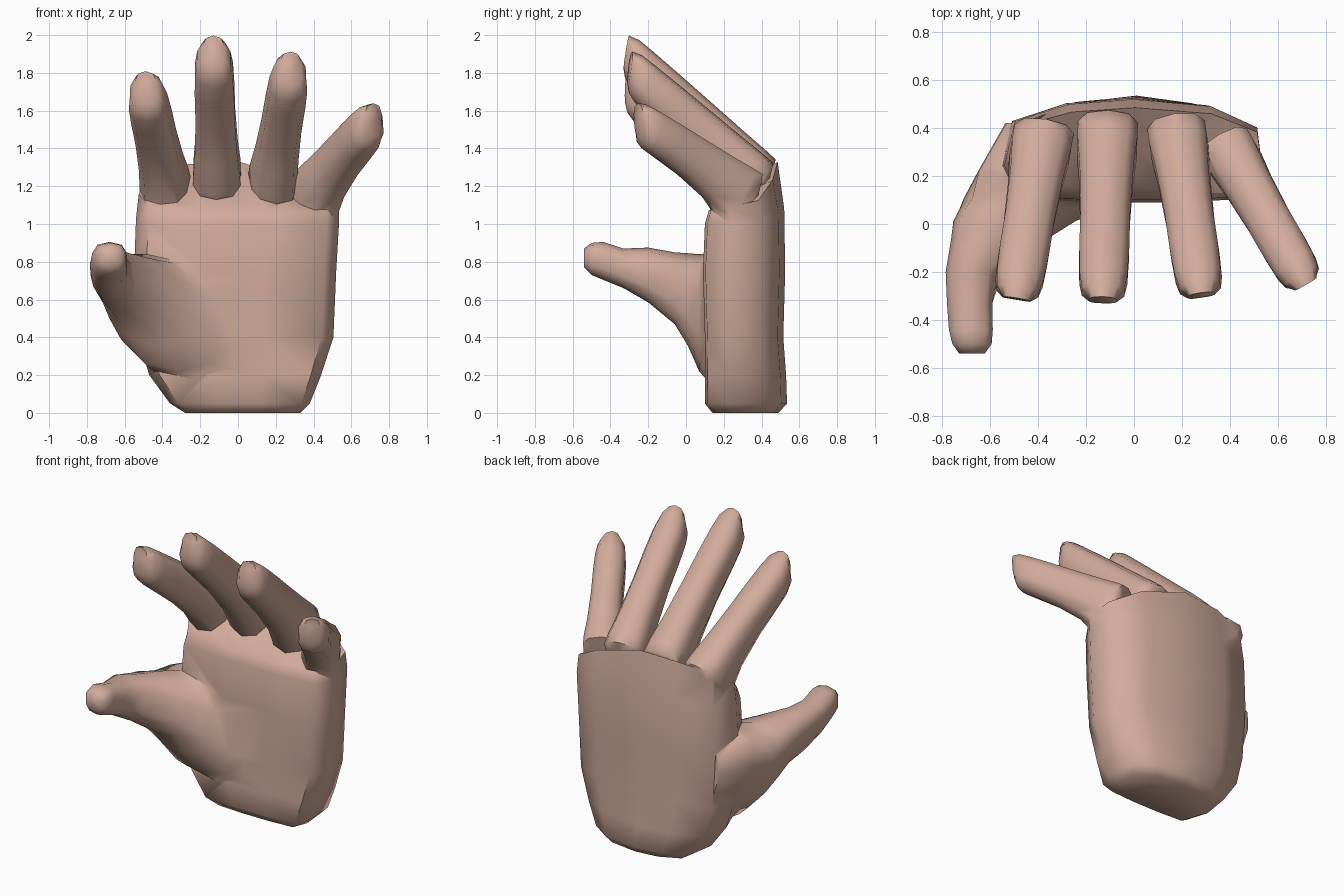
import bpy, bmesh, math
from mathutils import Vector

if "Cube" in bpy.data.objects:
    bpy.data.objects.remove(bpy.data.objects["Cube"])

skin = bpy.data.materials.new("skin")
skin.diffuse_color = (0.64, 0.41, 0.33, 1)
skin.use_nodes = True
skin.node_tree.nodes["Principled BSDF"].inputs["Base Color"].default_value = skin.diffuse_color


def shade(mesh):
    for p in mesh.polygons:
        p.use_smooth = True
    mesh.set_sharp_from_angle(angle=math.radians(62))


def loft(name, rings):
    """Skin a list of equal-length point rings and cap both ends."""
    bm = bmesh.new()
    loops = [[bm.verts.new(p) for p in r] for r in rings]
    n = len(loops[0])
    for a, b in zip(loops, loops[1:]):
        for i in range(n):
            j = (i + 1) % n
            bm.faces.new((a[i], a[j], b[j], b[i]))
    bm.faces.new(loops[0])
    bm.faces.new(loops[-1])
    bmesh.ops.recalc_face_normals(bm, faces=bm.faces)
    bmesh.ops.triangulate(bm, faces=bm.faces)
    mesh = bpy.data.meshes.new(name)
    bm.to_mesh(mesh)
    bm.free()
    shade(mesh)
    mesh.materials.append(skin)
    ob = bpy.data.objects.new(name, mesh)
    bpy.context.collection.objects.link(ob)
    return ob


def squircle(n=10, power=0.75):
    """Rounded unit cross-section."""
    pts = []
    for i in range(n):
        a = 2 * math.pi * (i + 0.5) / n
        c, s = math.cos(a), math.sin(a)
        pts.append((math.copysign(abs(c) ** power, c), math.copysign(abs(s) ** power, s)))
    return pts


# Palm: one outline (u across, v front to back) stacked upwards
outline = [(-.88, .03), (-.3, 0), (.3, 0), (.88, .03), (1, .3), (.96, .72),
           (.6, .93), (0, 1), (-.5, .95), (-.92, .78), (-1, .35)]
# z, left, right, front, back, slope of the ring towards the back
levels = [(0, -.28, .33, .14, .49, 0), (.05, -.36, .38, .1, .535, 0),
          (.2, -.47, .44, .1, .53, 0), (.4, -.53, .505, .1, .515, 0),
          (.75, -.55, .52, .09, .525, 0), (1.0, -.54, .535, .1, .52, .08),
          (1.07, -.525, .535, .12, .485, .26)]
rings = []
for z, l, r, f, b, slope in levels:
    # the knuckle line drops towards the little finger
    rings.append([((l + r) / 2 + u * (r - l) / 2, f + v * (b - f),
                   z + slope * v * (1 - .75 * max(0, (u - .3) / .7)))
                  for u, v in outline])
hand = loft("hand", rings)

# Fingers: tapered tubes, deeper on the palm side, from knuckle to slanted tip
# position, width factor, height above and below the axis, slant
stations = [(0, 1.2, .125, .22, 0), (.08, 1.2, .125, .215, 0), (.25, 1.08, .12, .16, 0),
            (.5, 1.0, .115, .13, 0), (.72, 1.0, .11, .12, 0), (.87, .96, .105, .115, .02),
            (.95, .85, .1, .1, .04), (1, .55, .08, .07, .05)]
fingers = {
    "index_finger": ((-.38, .365, 1.21), (-.49, -.315, 1.715), .108),
    "middle_finger": ((-.11, .39, 1.25), (-.13, -.32, 1.905), .108),
    "ring_finger": ((.18, .38, 1.23), (.28, -.3, 1.82), .105),
    "little_finger": ((.385, .32, 1.17), (.715, -.25, 1.545), .098),
}
digits = []
for name, (base, tip, width) in fingers.items():
    base, tip = Vector(base), Vector(tip)
    axis = (tip - base).normalized()
    side = axis.cross(Vector((0, 0, 1))).normalized()
    up = side.cross(axis)
    root = base + Vector((0, -.02, -.16))  # buried in the palm
    rings = [[root + side * x * width * .8 + up * y * .08 for x, y in squircle()]]
    for t, w, top, bottom, slant in stations:
        c = base.lerp(tip, t)
        rings.append([c + side * x * w * width + axis * y * slant
                      + up * y * (top if y > 0 else bottom) for x, y in squircle()])
    digits.append(loft(name, rings))

# Thumb with its fleshy base: upright slices running forward, leaning outward
# y, centre x, centre z, half width, half height, lean
slices = [(.42, -.38, .52, .13, .25, .3), (.22, -.405, .51, .20, .33, .38),
          (.105, -.36, .51, .31, .33, .38), (.07, -.42, .53, .265, .31, .38),
          (.01, -.5, .6, .225, .245, .36), (-.06, -.56, .66, .185, .19, .3),
          (-.2, -.665, .73, .115, .145, .15), (-.33, -.685, .765, .098, .105, 0),
          (-.44, -.68, .805, .095, .1, 0), (-.5, -.675, .815, .085, .085, 0),
          (-.54, -.675, .82, .055, .05, 0)]
digits.append(loft("thumb", [[(cx + x * w - lean * y * h, yy, cz + y * h)
                              for x, y in squircle()]
                             for yy, cx, cz, w, h, lean in slices]))

# Fuse everything into one continuous skin
for d in digits:
    mod = hand.modifiers.new(d.name, 'BOOLEAN')
    mod.operation = 'UNION'
    mod.solver = 'EXACT'
    mod.object = d
bpy.context.view_layer.update()
fused = bpy.data.meshes.new_from_object(hand.evaluated_get(bpy.context.evaluated_depsgraph_get()))
hand.modifiers.clear()
hand.data = fused
shade(fused)
for d in digits:
    bpy.data.objects.remove(d)
